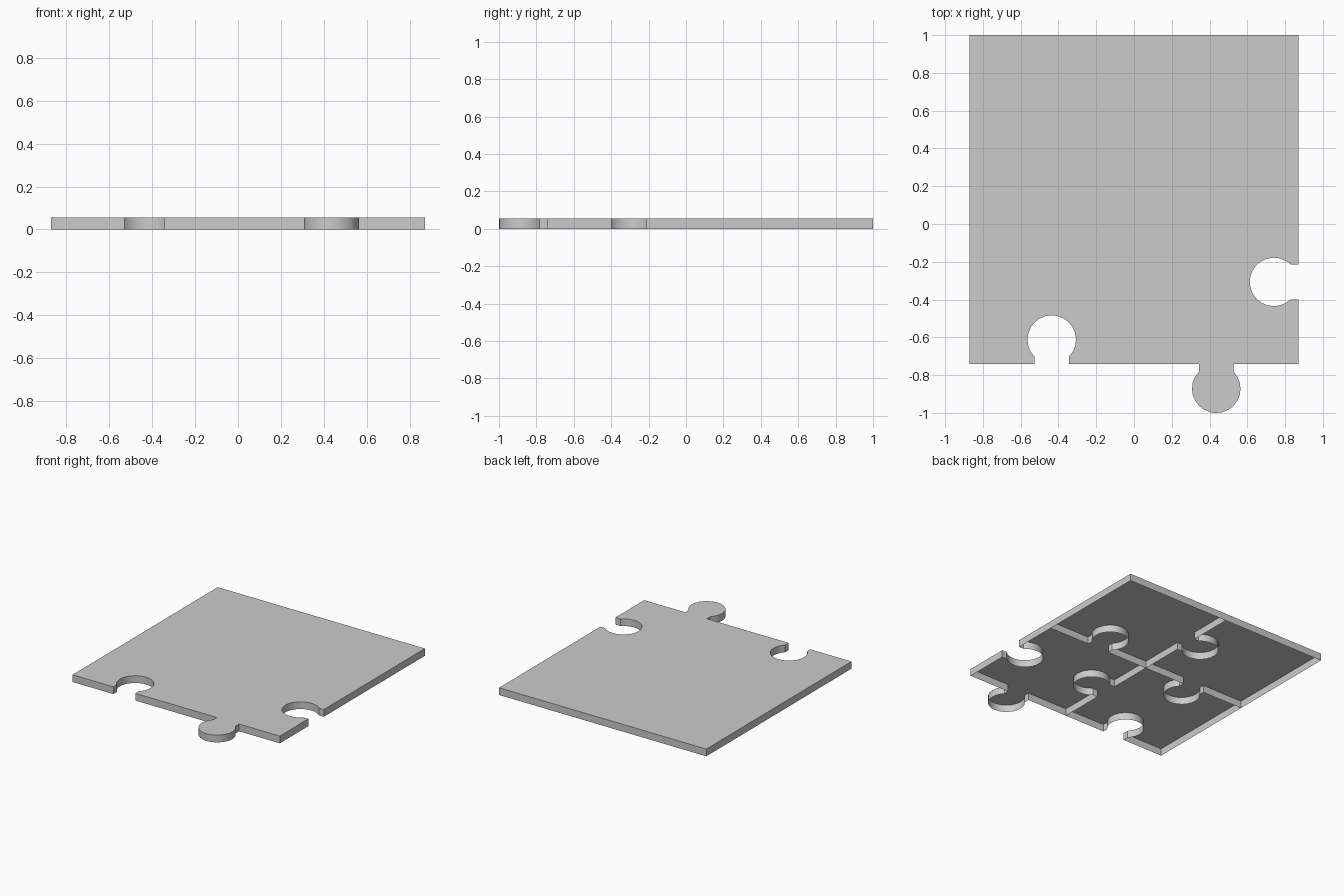
import bpy, bmesh, math
from mathutils import Vector

if "Cube" in bpy.data.objects:
    bpy.data.objects.remove(bpy.data.objects["Cube"])

S = 0.871          # side of one jigsaw piece
Z = 0.055          # thickness
R, C, H = 0.1285, 0.13, 0.0925   # knob radius, centre distance from edge, neck half width
Y0 = 1 - 2 * S     # front edge
ARC = 18


def edge_points(p0, p1, bulge):
    """One piece side; bulge 1 = knob, -1 = socket, 0 = straight."""
    pts = [p0]
    if bulge:
        d = (p1 - p0).normalized()
        n = Vector((d.y, -d.x)) * bulge
        mid = (p0 + p1) / 2
        a = math.asin(H / R)
        pts.append(mid - d * H)
        for i in range(ARC + 1):
            t = a + (2 * math.pi - 2 * a) * i / ARC
            pts.append(mid - d * R * math.sin(t) + n * (C - R * math.cos(t)))
        pts.append(mid + d * H)
    return pts


def piece(name, x, y, sides):
    """Open-bottomed shell: top face plus side walls."""
    corners = [Vector(c) for c in ((x, y), (x + S, y), (x + S, y + S), (x, y + S))]
    outline = []
    for i, b in enumerate(sides):
        outline += edge_points(corners[i], corners[(i + 1) % 4], b)
    bm = bmesh.new()
    top = [bm.verts.new((p.x, p.y, Z)) for p in outline]
    low = [bm.verts.new((p.x, p.y, 0)) for p in outline]
    bm.faces.new(top)
    for i in range(len(top)):
        j = (i + 1) % len(top)
        bm.faces.new((low[i], low[j], top[j], top[i]))
    me = bpy.data.meshes.new(name)
    bm.to_mesh(me)
    bm.free()
    ob = bpy.data.objects.new(name, me)
    bpy.context.collection.objects.link(ob)
    bpy.ops.object.select_all(action='DESELECT')
    ob.select_set(True)
    bpy.context.view_layer.objects.active = ob
    bpy.ops.object.shade_smooth_by_angle(angle=math.radians(30))


# Four interlocking pieces; sides are front, right, back, left
piece("front_left_piece", -S, Y0, (-1, 1, -1, 0))
piece("front_right_piece", 0, Y0, (1, -1, 1, -1))
piece("back_left_piece", -S, Y0 + S, (1, -1, 0, 0))
piece("back_right_piece", 0, Y0 + S, (-1, 0, 0, 1))
